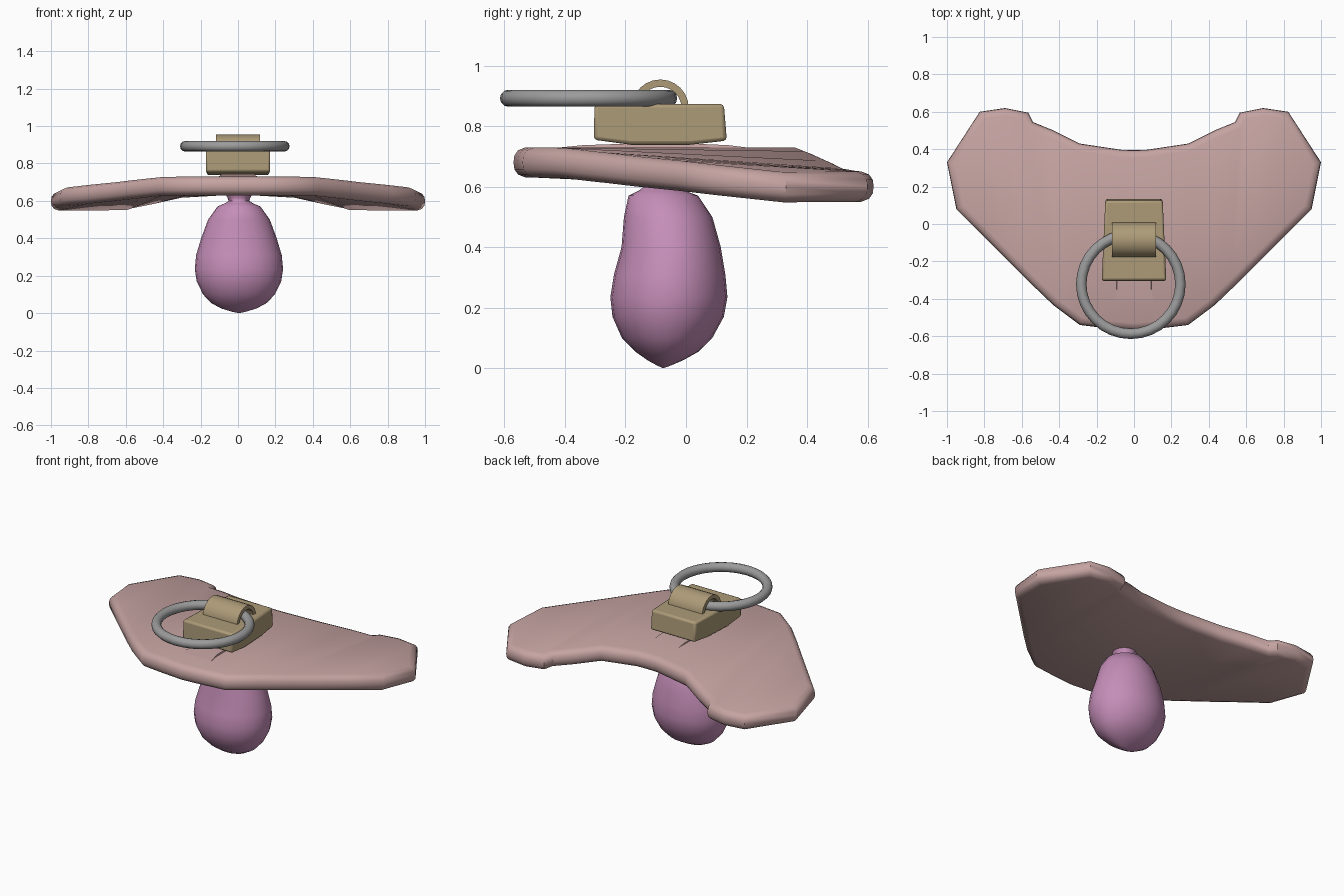
import bpy, bmesh
from math import sin, cos, pi
from mathutils import Vector

if "Cube" in bpy.data.objects:
    bpy.data.objects.remove(bpy.data.objects["Cube"])


def material(name, rgb):
    m = bpy.data.materials.new(name)
    m.diffuse_color = (*rgb, 1)
    m.use_nodes = True
    m.node_tree.nodes["Principled BSDF"].inputs["Base Color"].default_value = m.diffuse_color
    return m


PINK = material("shield_pink", (0.56, 0.37, 0.36))
MAUVE = material("teat_mauve", (0.56, 0.27, 0.48))
TAN = material("clip_tan", (0.42, 0.33, 0.19))
GREY = material("ring_grey", (0.33, 0.33, 0.33))


def finish(name, bm, mat, bevel=0, angle=35):
    bmesh.ops.recalc_face_normals(bm, faces=bm.faces)
    me = bpy.data.meshes.new(name)
    bm.to_mesh(me)
    bm.free()
    ob = bpy.data.objects.new(name, me)
    bpy.context.collection.objects.link(ob)
    me.materials.append(mat)
    if bevel:
        b = ob.modifiers.new("bevel", 'BEVEL')
        b.width, b.segments = bevel, 2
    bpy.ops.object.select_all(action='DESELECT')
    ob.select_set(True)
    bpy.context.view_layer.objects.active = ob
    bpy.ops.object.shade_smooth_by_angle(angle=angle * pi / 180)
    return ob


def loft(bm, loops):
    """Bridge equal-length closed loops of points; returns the vertex loops."""
    rows = [[bm.verts.new(p) for p in lp] for lp in loops]
    n = len(rows[0])
    for a, b in zip(rows, rows[1:]):
        for i in range(n):
            j = (i + 1) % n
            bm.faces.new((a[i], a[j], b[j], b[i]))
    return rows


# shield: right half outline, front and back edges in matching columns
front = [(0, -.57, .73), (.15, -.557, .73), (.29, -.54, .73), (.43, -.435, .728),
         (.55, -.32, .715), (.58, -.29, .712), (.68, -.19, .70), (.83, -.04, .685),
         (.95, .08, .672)]
back = [(0, .395, .73), (.07, .397, .73), (.29, .43, .717), (.43, .50, .685),
        (.54, .545, .66), (.565, .595, .652), (.69, .62, .65), (.825, .60, .65),
        (1.0, .33, .648)]
half = front + back[::-1]
outline = [Vector(p) for p in half]
outline += [Vector((-x, y, z)) for x, y, z in half[-2:0:-1]]
n = len(outline)


def inset(i, d):
    a, p, b = outline[i - 1], outline[i], outline[(i + 1) % n]
    e1, e2 = (p - a).xy.normalized(), (b - p).xy.normalized()
    n1, n2 = Vector((-e1.y, e1.x)), Vector((-e2.y, e2.x))
    m = (n1 + n2) / max(1 + n1.dot(n2), 0.6)
    return p + Vector((m.x * d, m.y * d, 0))


bm = bmesh.new()
edge = [(.04, 0), (.015, -.01), (.003, -.027), (0, -.05),
        (.003, -.073), (.015, -.09), (.04, -.1)]
rows = loft(bm, [[inset(i, d) + Vector((0, 0, dz)) for i in range(n)] for d, dz in edge])
k = len(half)
for row in (rows[0], rows[-1]):
    for c in range(len(front) - 1):
        for f in ([c, c + 1, k - 2 - c, k - 1 - c],
                  [-c, -c - 1, n - (k - 2 - c), n - (k - 1 - c)]):
            bm.faces.new([row[i % n] for i in f])
finish("shield", bm, PINK, angle=40)

# low saddle on the shield that carries the clip
bm = bmesh.new()
side = [(-.44, .727), (-.34, .737), (-.19, .742), (.02, .742), (.14, .737), (.22, .727),
        (.22, .70), (-.44, .70)]
rows = loft(bm, [[(s * (.11 if y < -.4 else .09), y, z) for y, z in side] for s in (-1, 1)])
for r in rows:
    bm.faces.new(r)
finish("clip_saddle", bm, PINK)

# teat: (z, half width, y min, y max)
rings = [(.66, .062, -.142, -.018), (.635, .072, -.152, -.008), (.62, .062, -.142, -.018),
         (.60, .055, -.14, -.02), (.587, .075, -.155, -.005), (.57, .115, -.19, .04),
         (.50, .165, -.205, .087), (.40, .202, -.213, .115), (.31, .229, -.238, .13),
         (.235, .236, -.25, .137), (.17, .226, -.243, .125), (.10, .192, -.212, .087),
         (.055, .15, -.168, .042), (.025, .095, -.125, -.012), (.007, .035, -.092, -.055)]
bm = bmesh.new()
rows = loft(bm, [[(.005 + rx * cos(t * pi / 12), (y0 + y1) / 2 + (y1 - y0) / 2 * sin(t * pi / 12), z)
                  for t in range(24)] for z, rx, y0, y1 in rings])
bm.faces.new(rows[0])
tip = bm.verts.new((.005, -.075, 0))
for i in range(24):
    bm.faces.new((rows[-1][i], rows[-1][(i + 1) % 24], tip))
finish("teat", bm, MAUVE, angle=60)

# clip block: side profile, tapering slightly toward the back
bm = bmesh.new()
side = [(-.305, .755), (-.18, .738), (.01, .738), (.135, .752), (.125, .873), (-.302, .873)]
rows = loft(bm, [[(s * (.159 - .045 * y), y, z) for y, z in side] for s in (-1, 1)])
for r in rows:
    bm.faces.new(r)
finish("clip_block", bm, TAN, bevel=.012)

# arched loop holding the ring
bm = bmesh.new()
arc = [(r, a * pi / 12) for r, seq in ((.094, range(-1, 14)), (.070, range(13, -2, -1)))
       for a in seq]
rows = loft(bm, [[(x, -.085 + r * cos(a), .86 + r * sin(a)) for r, a in arc]
                 for x in (-.118, .118)])
for i in range(14):
    for r in rows:
        bm.faces.new((r[i], r[i + 1], r[28 - i], r[29 - i]))
finish("ring_loop", bm, TAN)

# pull ring
bm = bmesh.new()
N, M = 32, 12
rows = loft(bm, [[((.265 + .028 * cos(b * 2 * pi / M)) * cos(a * 2 * pi / N) - .017,
                   (.265 + .028 * cos(b * 2 * pi / M)) * sin(a * 2 * pi / N) - .322,
                   .892 + .028 * sin(b * 2 * pi / M)) for b in range(M)]
                 for a in range(N + 1)])
bmesh.ops.remove_doubles(bm, verts=bm.verts, dist=1e-4)
finish("pull_ring", bm, GREY, angle=60)
